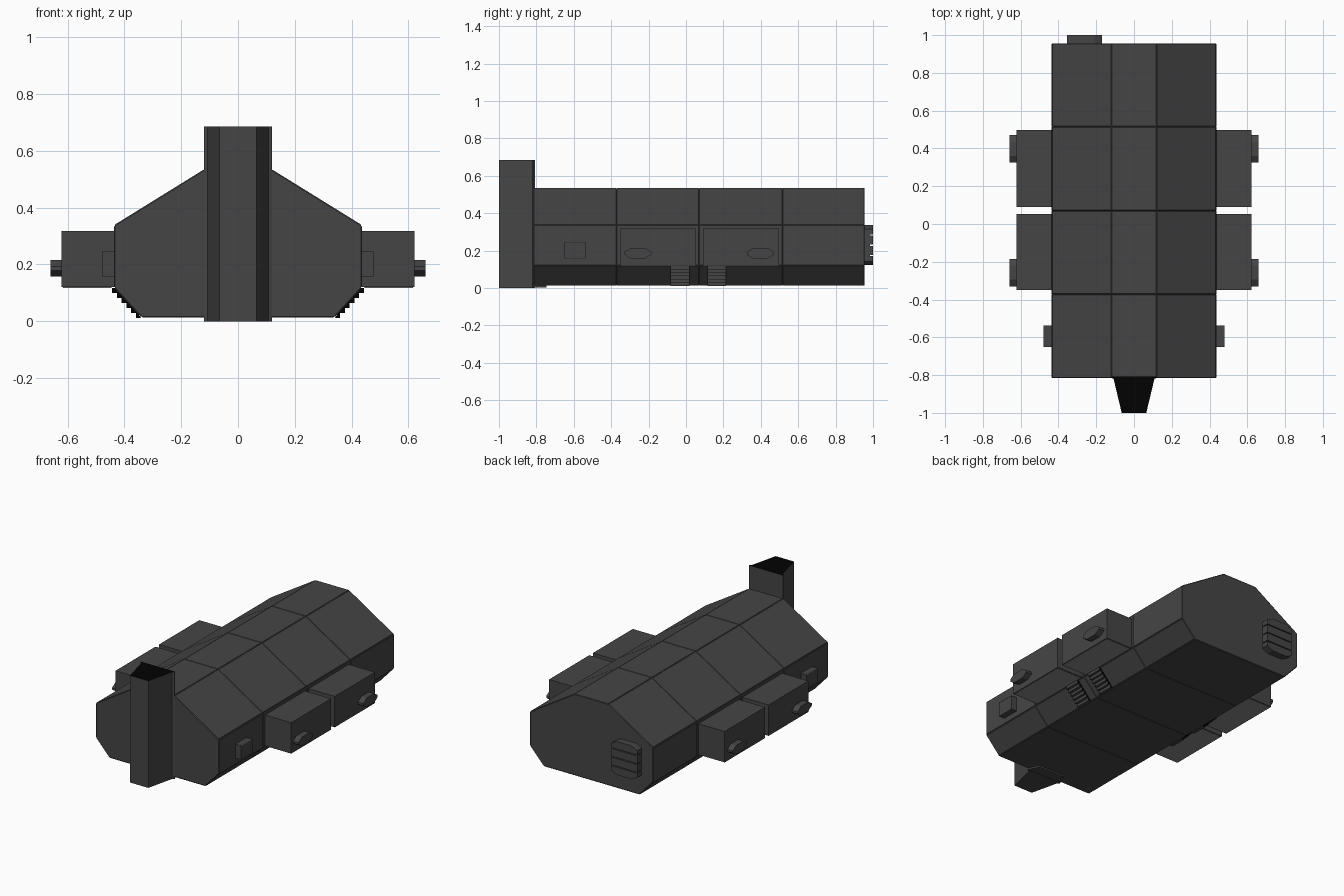
import bpy, bmesh, math
from mathutils import Vector

if "Cube" in bpy.data.objects:
    bpy.data.objects.remove(bpy.data.objects["Cube"])


def material(name, rgb):
    m = bpy.data.materials.new(name)
    m.diffuse_color = (*rgb, 1)
    m.use_nodes = True
    m.node_tree.nodes["Principled BSDF"].inputs["Base Color"].default_value = m.diffuse_color
    return m


GREY = material("dark grey", (0.06, 0.06, 0.06))
BLACK = material("soot black", (0.0005, 0.0005, 0.0005))
LIGHT = material("light grey", (0.25, 0.25, 0.25))


def finish(bm, name, mats=(GREY,)):
    bmesh.ops.recalc_face_normals(bm, faces=bm.faces[:])
    me = bpy.data.meshes.new(name)
    bm.to_mesh(me)
    bm.free()
    ob = bpy.data.objects.new(name, me)
    bpy.context.collection.objects.link(ob)
    for m in mats:
        me.materials.append(m)
    return ob


def prism(name, pts, a, b, place, mats=(GREY,)):
    """Extrude a 2D outline from a to b; place(u, v, t) maps to 3D."""
    bm = bmesh.new()
    lo = [bm.verts.new(place(u, v, a)) for u, v in pts]
    hi = [bm.verts.new(place(u, v, b)) for u, v in pts]
    n = len(pts)
    bm.faces.new(lo)
    bm.faces.new(hi)
    for i in range(n):
        j = (i + 1) % n
        bm.faces.new((lo[i], lo[j], hi[j], hi[i]))
    return finish(bm, name, mats)


def along_x(u, v, t):
    return (t, u, v)


def along_y(u, v, t):
    return (u, t, v)


def along_z(u, v, t):
    return (u, v, t)


def rect(u0, u1, v0, v1):
    return [(u0, v0), (u1, v0), (u1, v1), (u0, v1)]


def octagon(u0, u1, v0, v1, c, d):
    return [(u0 + c, v0), (u1 - c, v0), (u1, v0 + d), (u1, v1 - d),
            (u1 - c, v1), (u0 + c, v1), (u0, v1 - d), (u0, v0 + d)]


# hull: eight-sided section in four bays, each panel raised between grooves
half = [(0.338, 0.017), (0.433, 0.120), (0.433, 0.336), (0.118, 0.531)]
section = half + [(-x, z) for x, z in reversed(half)]
bays = [-0.815, -0.372, 0.07, 0.515, 0.955]
bm = bmesh.new()
rings = [[bm.verts.new((x, y, z)) for x, z in section] for y in bays]
panels = []
for r0, r1 in zip(rings, rings[1:]):
    for i in range(8):
        j = (i + 1) % 8
        panels.append(bm.faces.new((r0[i], r0[j], r1[j], r1[i])))
bm.faces.new(rings[0])
bm.faces.new(rings[-1])
bmesh.ops.recalc_face_normals(bm, faces=bm.faces[:])
bmesh.ops.inset_individual(bm, faces=panels, thickness=0.004, depth=0.004)
finish(bm, "hull")

# front tower with a black top
tower = prism("front_tower",
              [(-0.12, -0.808), (0.12, -0.808), (0.12, -0.815), (0.108, -0.82),
               (0.065, -1.0), (-0.065, -1.0), (-0.108, -0.82), (-0.12, -0.815)],
              0.0, 0.685, along_z, (GREY, BLACK))
for f in tower.data.polygons:
    if f.normal.z > 0.9:
        f.material_index = 1

# foot of the tower running under the hull
prism("tower_foot", [(-0.12, -0.81), (0.12, -0.81), (0.09, -0.745), (-0.09, -0.745)],
      0.003, 0.025, along_z)

# everything on the flanks, repeated on both sides
for side, s in (("right", 1), ("left", -1)):
    # side pods with pale undersides, and their outer fittings
    for pos, y0, y1, f0 in (("front", -0.35, 0.053, -0.33), ("rear", 0.09, 0.497, 0.325)):
        prism(f"{pos}_pod_{side}", rect(y0, y1, 0.12, 0.318), s * 0.42, s * 0.622, along_x)
        prism(f"{pos}_pod_underside_{side}", rect(y0 + 0.006, y1 - 0.006, 0.118, 0.122),
              s * 0.445, s * 0.616, along_x, (LIGHT,))
        prism(f"{pos}_pod_fitting_{side}",
              octagon(f0, f0 + 0.145, 0.157, 0.215, 0.035, 0.022),
              s * 0.61, s * 0.66, along_x)

    # small box near the front, with pale strips along its outer edges
    prism(f"small_box_{side}", rect(-0.65, -0.538, 0.157, 0.246), s * 0.42, s * 0.478, along_x)
    for k, z in enumerate((0.157, 0.243)):
        prism(f"small_box_strip_{side}_{k}", rect(-0.645, -0.543, z, z + 0.003),
              s * 0.476, s * 0.479, along_x, (LIGHT,))

    # stairs on the lower slanted panels: upright risers, black ends
    low, high = Vector((0.343, 0.012)), Vector((0.443, 0.117))
    run = (high - low) / 6
    steps = []
    for i in range(6):
        a, b = low + run * i, low + run * (i + 1)
        steps += [(s * b.x, a.y), (s * b.x, b.y)]
    outline = [(s * (low.x - 0.002), low.y)] + steps + [(s * 0.42, 0.117)]
    for k, y0 in enumerate((-0.082, 0.115)):
        stair = prism(f"stairs_{side}_{k}", outline, y0, y0 + 0.1, along_y, (GREY, BLACK))
        for f in stair.data.polygons:
            if abs(f.normal.y) > 0.9:
                f.material_index = 1

# rear vent: backing plate and four stacked slats, the end ones chamfered
prism("vent_back", octagon(-0.35, -0.175, 0.127, 0.335, 0.035, 0.03), 0.94, 0.985, along_y)
for i in range(4):
    z0 = 0.122 + i * 0.055
    z1 = z0 + 0.049
    c0 = 0.04 if i == 0 else 0
    c1 = 0.04 if i == 3 else 0
    prism(f"vent_slat_{i}",
          [(-0.355 + c0, z0), (-0.17 - c0, z0), (-0.17, z0 + 0.02), (-0.17, z1 - 0.02),
           (-0.17 - c1, z1), (-0.355 + c1, z1), (-0.355, z1 - 0.02), (-0.355, z0 + 0.02)],
          0.95, 1.0, along_y)
